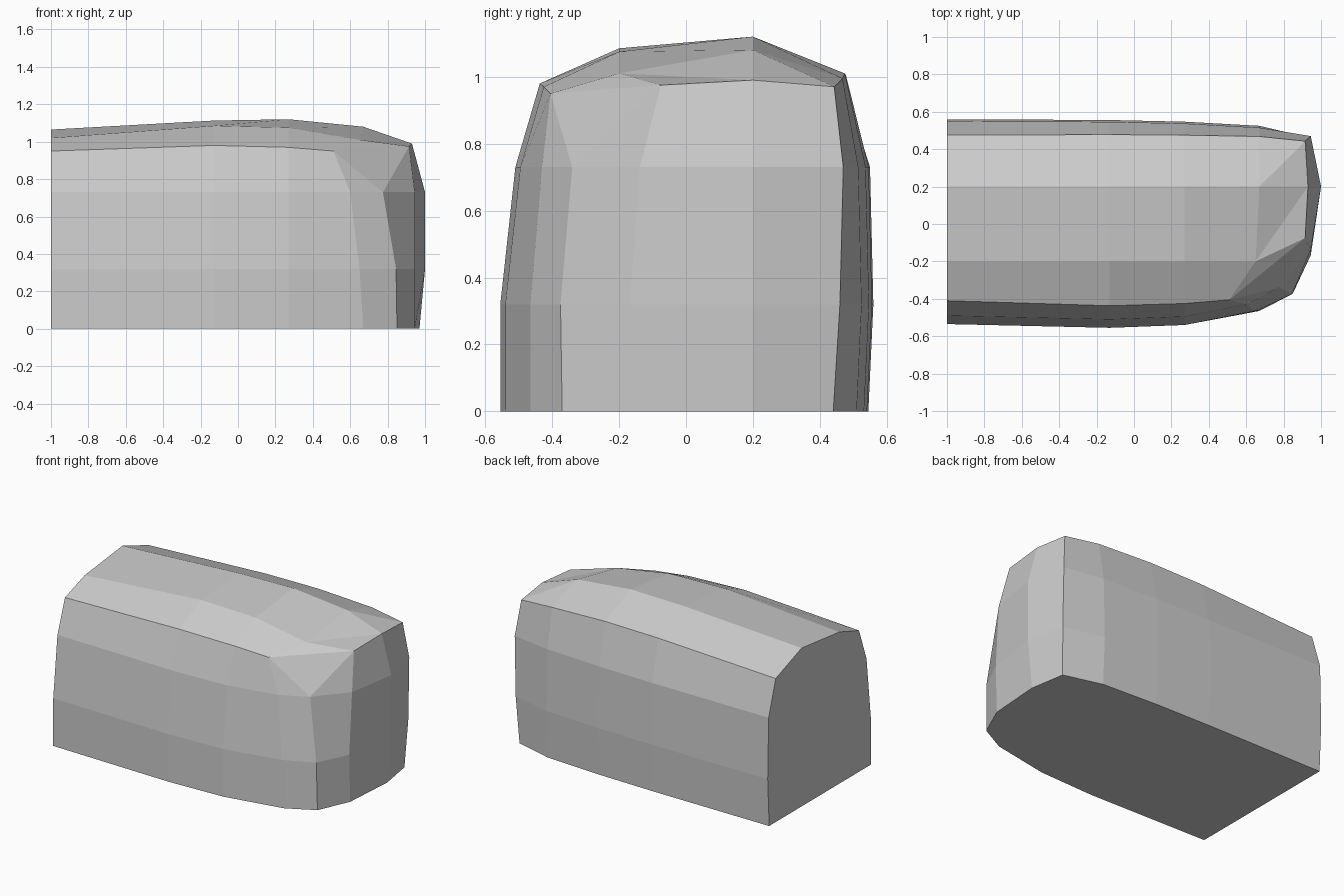
import bpy, bmesh

if "Cube" in bpy.data.objects:
    bpy.data.objects.remove(bpy.data.objects["Cube"])

# plan outline of the walls at mid height: front, rounded right end, back
PLAN = [(-1, -.535), (-.13, -.555), (.27, -.54), (.65, -.465), (.845, -.375),
        (.945, -.168), (1, .2), (.945, .46), (.67, .525), (.27, .547), (-.13, .556), (-1, .56)]
# per level: height, front inset, back inset, local nudges of outline points
LEVELS = [(0, 0, .015, {3: (.02, 0), 4: (.005, .005), 5: (0, .01), 6: (-.03, 0), 7: (-.015, -.005)}),
          (.32, 0, 0, {}),
          (.73, .045, .01, {3: (-.05, -.01), 4: (-.07, -.01), 5: (0, .03), 7: (0, .01)})]
# shoulder edge where the walls meet the roof
RIM = [(-1, -.41, .95), (-.13, -.437, .98), (.27, -.425, .97), (.51, -.405, .95),
       (.915, -.075, .975), (.93, .2, .99), (.915, .443, .97),
       (.67, .468, .995), (.27, .475, 1.01), (-.13, .478, 1.005), (-1, .475, .965)]
# two ridges along the roof
RIDGE_F = [(-1, -.2, 1.02), (-.13, -.2, 1.085), (.27, -.2, 1.075), (.65, -.2, 1.01)]
RIDGE_B = [(-1, .2, 1.065), (-.13, .2, 1.113), (.27, .2, 1.12), (.67, .2, 1.08)]

bm = bmesh.new()


def row(points):
    return [bm.verts.new(p) for p in points]


def level(z, front, back, nudge):
    pts = []
    for i, (x, y) in enumerate(PLAN):
        dx, dy = nudge.get(i, (0, 0))
        inset = front if i < 5 else (-back if i > 7 or (i == 7 and z == 0) else 0)
        pts.append((x + dx, y + inset + dy, z))
    return row(pts)


def strip(a, b):
    for i in range(len(a) - 1):
        bm.faces.new((a[i], a[i + 1], b[i + 1], b[i]))


rings = [level(*l) for l in LEVELS]
rim, rf, rb = row(RIM), row(RIDGE_F), row(RIDGE_B)

# walls
strip(rings[0], rings[1])
strip(rings[1], rings[2])
w = rings[2]
strip(w[:4], rim[:4])
strip(w[5:], rim[4:])
for f in ((w[3], w[4], rim[3]), (w[4], rim[4], rim[3]), (w[4], w[5], rim[4])):
    bm.faces.new(f)

# roof and its sloping right end
back = rim[:6:-1]
strip(rim[:4], rf)
strip(rf, rb)
strip(rb, back)
bm.faces.new((rim[3], rim[4], rf[3]))
bm.faces.new((rf[3], rim[4], rim[5]))
bm.faces.new((rf[3], rim[5], rb[3]))
bm.faces.new((rb[3], rim[5], rim[6]))
bm.faces.new((rb[3], rim[6], back[3]))

# flat left end and underside
bm.faces.new([r[0] for r in rings] + [rim[0], rf[0], rb[0], rim[-1]] + [r[-1] for r in rings[::-1]])
bm.faces.new(rings[0])
bmesh.ops.recalc_face_normals(bm, faces=bm.faces)

mesh = bpy.data.meshes.new("rounded_block")
bm.to_mesh(mesh)
bm.free()
bpy.context.collection.objects.link(bpy.data.objects.new("rounded_block", mesh))
